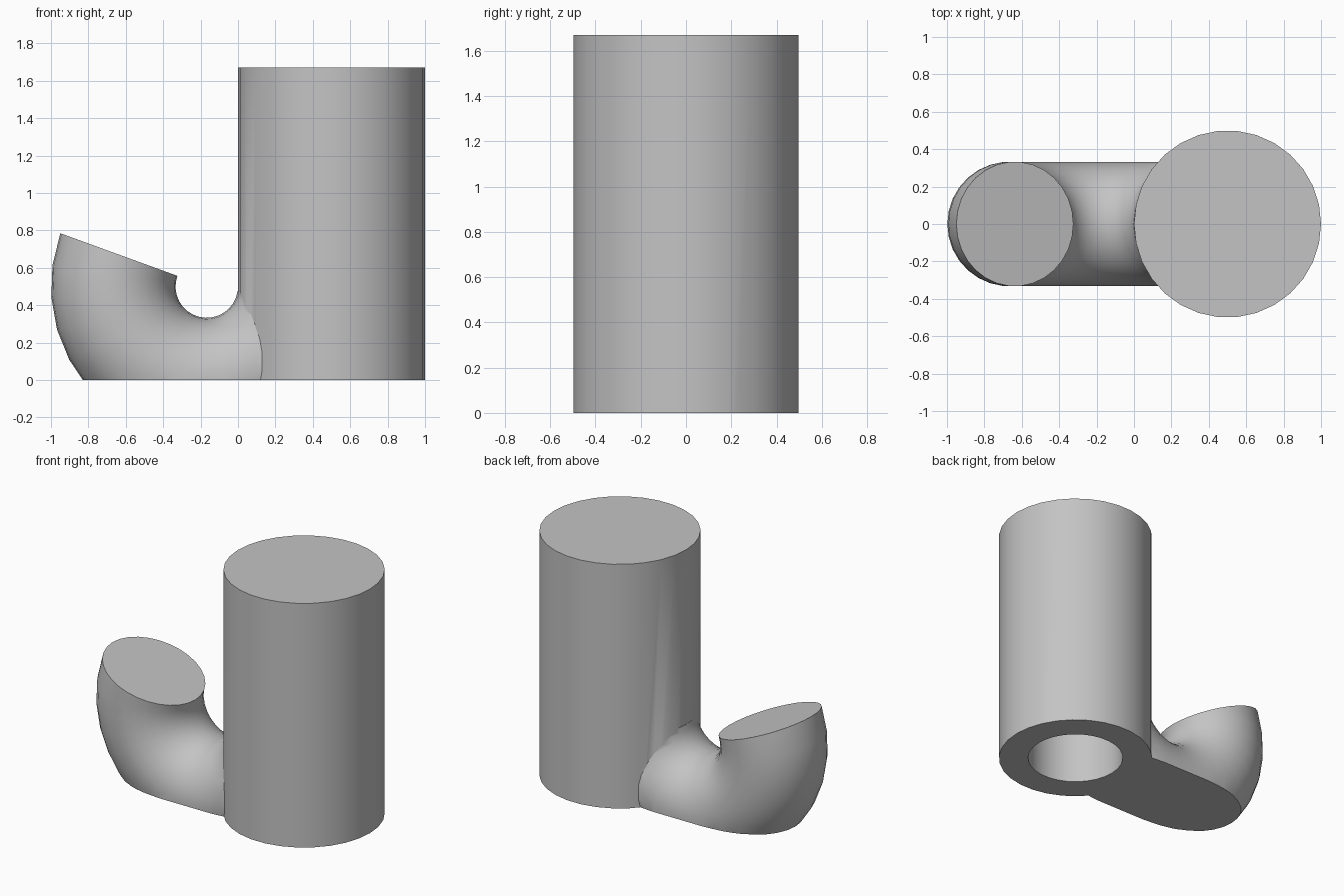
import bpy, bmesh
from math import sin, cos, radians, tau
from mathutils import Vector

SIDES = 30
default = bpy.data.objects.get("Cube")
if default:
    bpy.data.objects.remove(default, do_unlink=True)

grey = bpy.data.materials.new("plain grey")
grey.use_nodes = True
colour = (0.55, 0.55, 0.55, 1)
grey.diffuse_color = colour
grey.node_tree.nodes["Principled BSDF"].inputs["Base Color"].default_value = colour


def ring(centre, u, v, radius):
    """Circle of points around centre, in the plane of u and v."""
    return [Vector(centre) + radius * (cos(tau * i / SIDES) * Vector(u)
            + sin(tau * i / SIDES) * Vector(v)) for i in range(SIDES)]


def loft(name, rings):
    """Closed tube through a list of rings, capped at both ends."""
    bm = bmesh.new()
    loops = [[bm.verts.new(p) for p in r] for r in rings]
    for a, b in zip(loops, loops[1:]):
        for i in range(SIDES):
            j = (i + 1) % SIDES
            bm.faces.new((a[i], a[j], b[j], b[i]))
    bm.faces.new(loops[0])
    bm.faces.new(loops[-1])
    bmesh.ops.recalc_face_normals(bm, faces=bm.faces)
    mesh = bpy.data.meshes.new(name)
    bm.to_mesh(mesh)
    bm.free()
    mesh.materials.append(grey)
    obj = bpy.data.objects.new(name, mesh)
    bpy.context.collection.objects.link(obj)
    return obj


def upright(name, radius, bottom, top):
    return loft(name, [ring((0.5, 0, z), (1, 0, 0), (0, 1, 0), radius)
                       for z in (bottom, top)])


def combine(target, other, operation):
    """Apply a boolean and remove the used piece."""
    bpy.ops.object.select_all(action="DESELECT")
    bpy.context.view_layer.objects.active = target
    target.select_set(True)
    mod = target.modifiers.new(operation.lower(), "BOOLEAN")
    mod.operation, mod.solver, mod.object = operation, "EXACT", other
    bpy.ops.object.modifier_apply(modifier=mod.name)
    bpy.data.objects.remove(other, do_unlink=True)


# Upright cylinder, running below ground until trimmed
body = upright("cylinder_with_bent_pipe", 0.5, -0.5, 1.67)

# Bent pipe: a swept arc curling up beside the cylinder
sections = []
for step in range(17):
    a = radians(160 + 12 * step)
    out = Vector((cos(a), 0, sin(a)))
    sections.append(ring(Vector((-0.167, 0, 0.5)) + 0.5 * out, out, (0, 1, 0), 0.333))
combine(body, loft("bent_pipe", sections), "UNION")

# Blind bore from below
combine(body, upright("bore_cutter", 0.31, -0.6, 1.45), "DIFFERENCE")

# Trim everything flat at ground level
bpy.ops.mesh.primitive_cube_add(size=4, location=(0, 0, -2))
combine(body, bpy.context.object, "DIFFERENCE")

bpy.ops.object.shade_smooth_by_angle(angle=radians(30))
